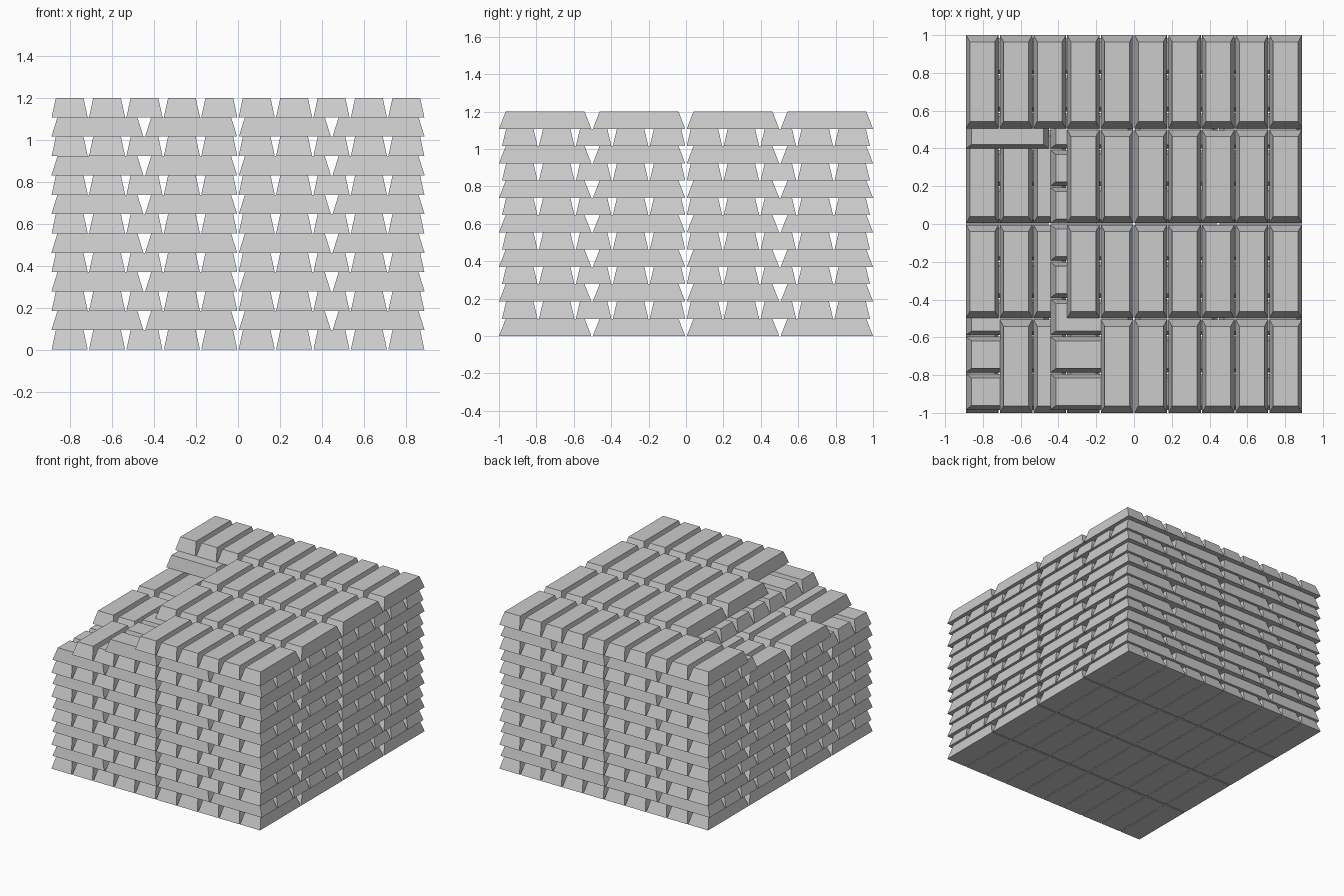
import bpy, bmesh

if "Cube" in bpy.data.objects:
    bpy.data.objects.remove(bpy.data.objects["Cube"])

LAYERS = 13
H = 1.2 / LAYERS


def add_bar(bm, cx, cy, z, sx, sy, ix, iy):
    """One tapered ingot: base sx by sy, top inset by ix and iy on each side."""
    rings = []
    for zz, hx, hy in ((z, sx / 2, sy / 2), (z + H, sx / 2 - ix, sy / 2 - iy)):
        rings.append([bm.verts.new((cx + a * hx, cy + b * hy, zz))
                      for a, b in ((-1, -1), (1, -1), (1, 1), (-1, 1))])
    low, top = rings
    bm.faces.new(low[::-1])
    bm.faces.new(top)
    for i in range(4):
        j = (i + 1) % 4
        bm.faces.new((low[i], low[j], top[j], top[i]))


def missing(layer, col, row):
    """Bars taken from the front left of the top layers."""
    if layer == 12:   # lengthwise bars, 10 columns by 4 rows
        return col < (4, 3, 3, 0)[row]
    if layer == 11:   # crosswise bars, 4 columns by 10 rows
        return col == 0 and row < 7
    if layer == 10:
        return col == 0 and row == 0
    return False


# Alternating layers of lengthwise and crosswise bars
for layer in range(LAYERS):
    if layer % 2 == 0:
        nx, ny, px, py = 10, 4, 0.1784, 0.502
        size = (0.172, 0.494, 0.02, 0.036)
    else:
        nx, ny, px, py = 4, 10, 0.447, 0.1975
        size = (0.439, 0.190, 0.029, 0.022)
    bm = bmesh.new()
    for c in range(nx):
        for r in range(ny):
            if not missing(layer, c, r):
                add_bar(bm, (c - (nx - 1) / 2) * px, (r - (ny - 1) / 2) * py,
                        layer * H, *size)
    name = f"bar_layer_{layer + 1}"
    mesh = bpy.data.meshes.new(name)
    bm.to_mesh(mesh)
    bm.free()
    bpy.context.collection.objects.link(bpy.data.objects.new(name, mesh))
